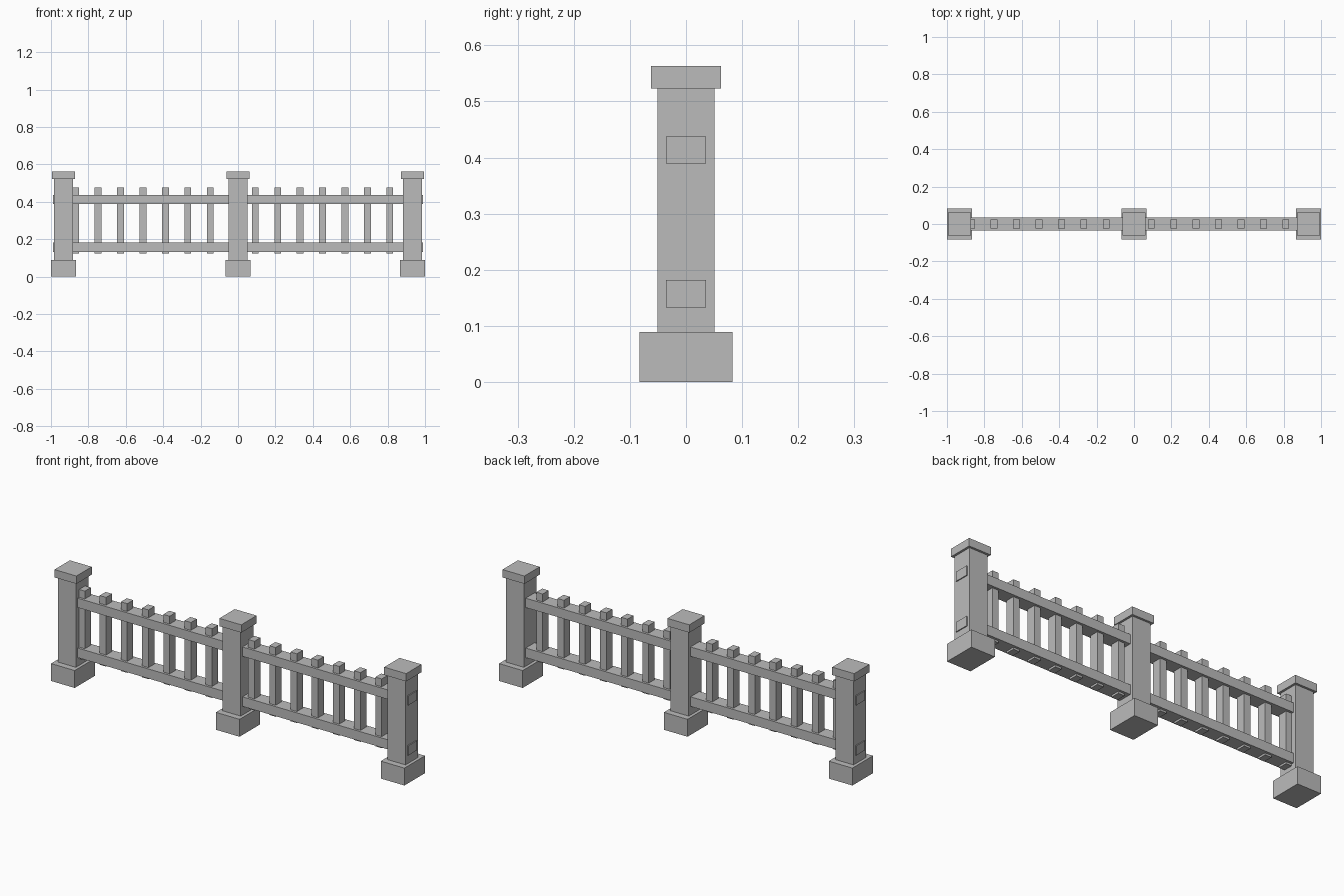
import bpy
import bmesh
from mathutils import Matrix, Vector

default = bpy.data.objects.get("Cube")
if default:
    bpy.data.objects.remove(default, do_unlink=True)

GREY = (0.5, 0.5, 0.5, 1.0)
stone = bpy.data.materials.new("plain grey")
stone.use_nodes = True
stone.diffuse_color = GREY
stone.node_tree.nodes["Principled BSDF"].inputs["Base Color"].default_value = GREY


def box(name, x, width, depth, bottom, top):
    """Flat-shaded box centred on y = 0, spanning bottom to top."""
    bm = bmesh.new()
    scale = Matrix.Diagonal((width, depth, top - bottom, 1.0))
    place = Matrix.Translation(Vector((x, 0, (bottom + top) / 2)))
    bmesh.ops.create_cube(bm, size=1.0, matrix=place @ scale)
    mesh = bpy.data.meshes.new(name)
    bm.to_mesh(mesh)
    bm.free()
    mesh.materials.append(stone)
    obj = bpy.data.objects.new(name, mesh)
    bpy.context.collection.objects.link(obj)
    return obj


# Three posts, each with a footing, a shaft and a cap
POST_X = 0.933
for side, x in (("right", -POST_X), ("middle", 0), ("left", POST_X)):
    box(side + "_post_base", x, 0.134, 0.166, 0, 0.089)
    box(side + "_post_shaft", x, 0.102, 0.102, 0.089, 0.523)
    box(side + "_post_cap", x, 0.124, 0.124, 0.523, 0.563)

# Two rails running through all the posts, ends just proud of the outer shafts
box("lower_rail", 0, 1.978, 0.072, 0.133, 0.182)
box("upper_rail", 0, 1.978, 0.072, 0.389, 0.437)

# Evenly spaced balusters; the one that falls inside the middle post is left out
SPACING = 0.12
for i in range(15):
    x = -0.868 + i * SPACING
    if abs(x) > 0.05:
        box(f"baluster_{i + 1}", x, 0.036, 0.048, 0.123, 0.477)
